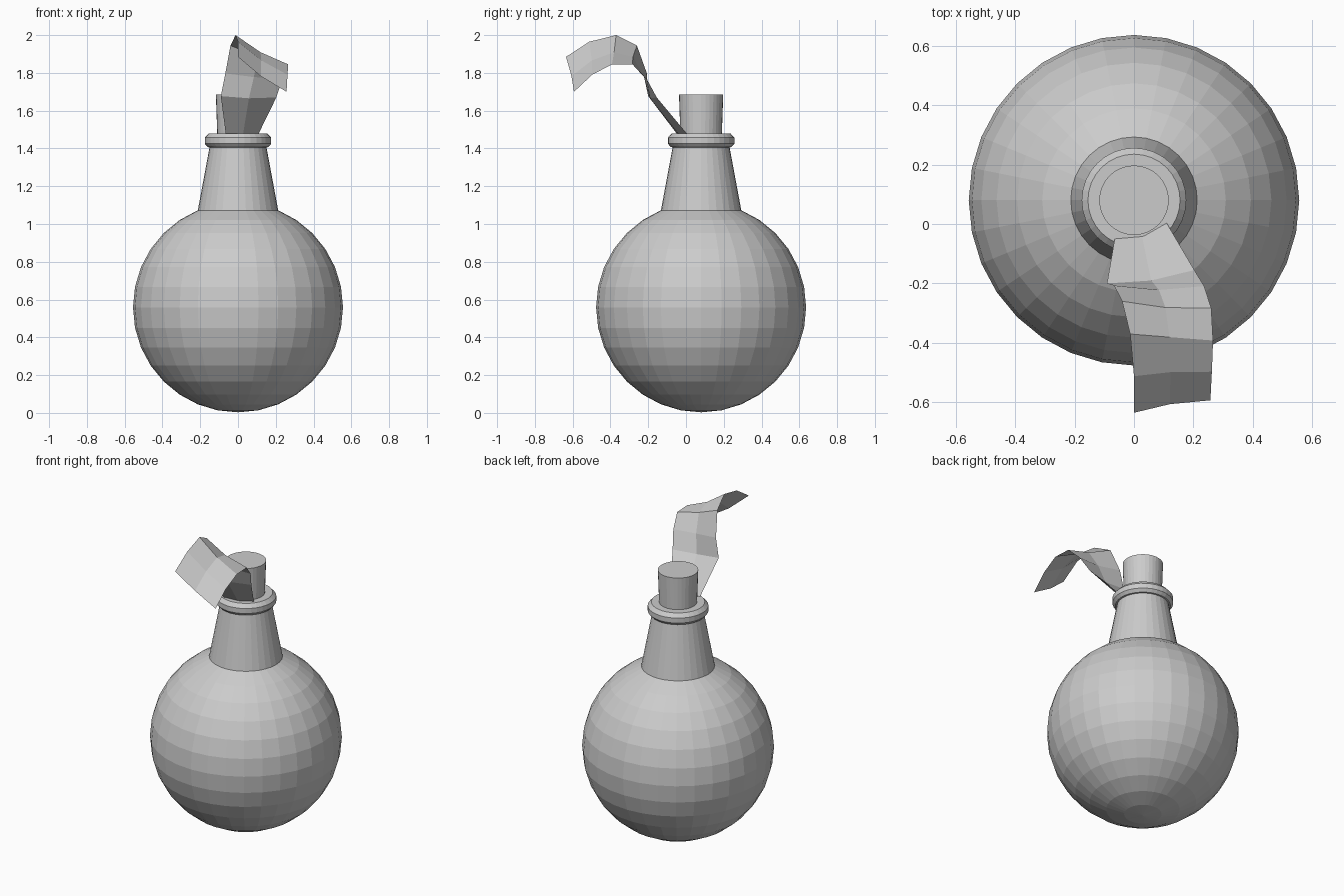
import bpy, bmesh
from math import sin, cos, pi
from mathutils import Vector

if "Cube" in bpy.data.objects:
    bpy.data.objects.remove(bpy.data.objects["Cube"])

AXIS_Y = 0.08


def finish(name, bm):
    mesh = bpy.data.meshes.new(name)
    bm.to_mesh(mesh)
    bm.free()
    obj = bpy.data.objects.new(name, mesh)
    bpy.context.collection.objects.link(obj)
    return obj


def lathe(name, profile, sides=32):
    """Revolve (radius, z) points, listed bottom to top on the outside."""
    bm = bmesh.new()
    rings = []
    for r, z in profile:
        if r == 0:
            rings.append([bm.verts.new((0, AXIS_Y, z))] * sides)
        else:
            rings.append([bm.verts.new((r * cos(2 * pi * i / sides),
                                        AXIS_Y + r * sin(2 * pi * i / sides), z))
                          for i in range(sides)])
    for low, high in zip(rings, rings[1:]):
        for i in range(sides):
            j = (i + 1) % sides
            quad = [low[i], low[j], high[j], high[i]]
            bm.faces.new(list(dict.fromkeys(quad)))
    return finish(name, bm)


# Round flask body, open at the top where the neck starts
R, CZ, RINGS = 0.556, 0.559, 16
body = [(0, CZ - R)] + [(R * sin(pi * k / RINGS), CZ - R * cos(pi * k / RINGS))
                        for k in range(1, RINGS - 1)]
lathe("flask_body", body)

# Tapered neck
lathe("neck", [body[-1], (0.15, 1.41)])

# Chamfered lip around the mouth
lathe("lip", [(0.145, 1.405), (0.16, 1.407), (0.176, 1.425), (0.176, 1.457),
              (0.155, 1.48), (0.11, 1.48)])

# Stopper plug
lathe("stopper", [(0, 1.42), (0.108, 1.42), (0.117, 1.685), (0, 1.685)])

# Curling cloth strip: left and right edges, with a slightly bulged middle
left = [(-0.065, -0.05, 1.48), (-0.091, -0.20, 1.677), (-0.067, -0.207, 1.797),
        (-0.04, -0.26, 1.945), (-0.013, -0.37, 2.0), (0, -0.512, 1.965),
        (0, -0.635, 1.885)]
right = [(0.11, 0.003, 1.48), (0.203, -0.155, 1.67), (0.236, -0.209, 1.77),
         (0.26, -0.283, 1.845), (0.266, -0.392, 1.845), (0.262, -0.497, 1.79),
         (0.257, -0.593, 1.70)]
bm = bmesh.new()
rows = []
for k, (a, b) in enumerate(zip(left, right)):
    a, b = Vector(a), Vector(b)
    n = min(k + 1, len(left) - 1)
    p = max(k - 1, 0)
    along = Vector(left[n]) + Vector(right[n]) - Vector(left[p]) - Vector(right[p])
    normal = (b - a).cross(along).normalized()
    mid = (a + b) / 2 + normal * 0.015
    rows.append([bm.verts.new(v) for v in (a, mid, b)])
for low, high in zip(rows, rows[1:]):
    for i in range(2):
        bm.faces.new([low[i], low[i + 1], high[i + 1], high[i]])
finish("cloth_strip", bm)
